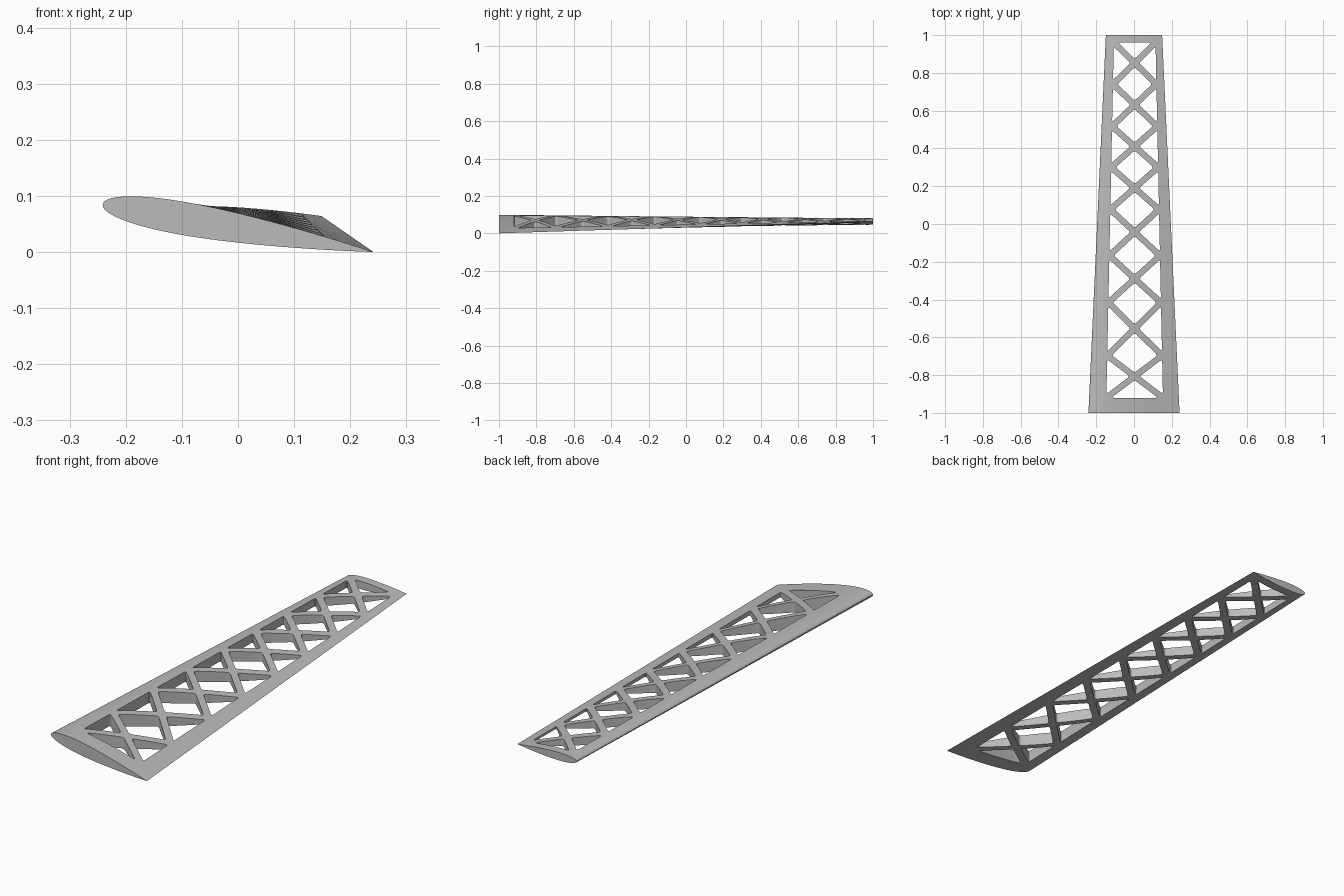
import bpy, bmesh, math
from mathutils import Vector

old = bpy.data.objects.get("Cube")
if old:
    bpy.data.objects.remove(old, do_unlink=True)

grey = bpy.data.materials.new("plain grey")
grey.use_nodes = True
grey.diffuse_color = (0.5, 0.5, 0.5, 1)
grey.node_tree.nodes["Principled BSDF"].inputs["Base Color"].default_value = grey.diffuse_color

ROOT_CHORD, TIP_CHORD, TWIST, PIVOT_Z = 0.49, 0.298, math.radians(10), 0.064
STEPS, SPAN_STEPS = 28, 24


def make_object(name, bm):
    bmesh.ops.recalc_face_normals(bm, faces=bm.faces)
    mesh = bpy.data.meshes.new(name)
    bm.to_mesh(mesh)
    bm.free()
    mesh.materials.append(grey)
    obj = bpy.data.objects.new(name, mesh)
    bpy.context.collection.objects.link(obj)
    return obj


def half_thickness(u):
    # symmetric foil, 12 percent thick, closed trailing edge
    return 0.6 * (0.2969 * math.sqrt(u) - 0.126 * u - 0.3516 * u**2
                  + 0.2843 * u**3 - 0.1036 * u**4)


def section(chord, twist, y):
    """Closed foil outline turned about its quarter chord, centred in x."""
    outline = []
    for i in range(2 * STEPS):
        u = 0.5 + 0.5 * math.cos(math.pi * i / STEPS)
        side = 1 if i <= STEPS else -1
        t = 0 if i in (0, STEPS) else side * half_thickness(u)
        x = (u - 0.5) * math.cos(twist) + t * math.sin(twist)
        z = t * math.cos(twist) - (u - 0.25) * math.sin(twist)
        outline.append(Vector((x * chord, y, z * chord + PIVOT_Z)))
    return outline


# wing body: straight loft from twisted root to level tip
bm = bmesh.new()
root, tip = section(ROOT_CHORD, TWIST, -1), section(TIP_CHORD, 0, 1)
rings = [[bm.verts.new(a.lerp(b, s / SPAN_STEPS)) for a, b in zip(root, tip)]
         for s in range(SPAN_STEPS + 1)]
for r0, r1 in zip(rings, rings[1:]):
    for i in range(len(r0)):
        j = (i + 1) % len(r0)
        bm.faces.new((r0[i], r0[j], r1[j], r1[i]))
bm.faces.new(rings[0])
bm.faces.new(rings[-1])
wing = make_object("wing_lattice", bm)

# lattice openings
BAR = 0.016
joints = [0.96, 0.74, 0.517, 0.30, 0.077, -0.167, -0.416, -0.697, -0.92]


def left_edge(y):
    return Vector((-0.127 + 0.021 * y, y))


def right_edge(y):
    return Vector((0.134 - 0.021 * y, y))


def cross_2d(a, b):
    return a.x * b.y - a.y * b.x


def opening(bm, corners, insets):
    """Upright rounded prism; each side is moved inwards by its inset."""
    middle = sum(corners, Vector((0, 0))) / len(corners)
    lines = []
    for k, a in enumerate(corners):
        d = (corners[(k + 1) % len(corners)] - a).normalized()
        n = Vector((-d.y, d.x))
        if n.dot(middle - a) < 0:
            n = -n
        lines.append((a + n * insets[k], d))
    points = []
    for k, (p, d) in enumerate(lines):
        q, e = lines[k - 1]
        points.append(p + d * (cross_2d(q - p, e) / cross_2d(d, e)))
    low = [bm.verts.new((p.x, p.y, -0.1)) for p in points]
    high = [bm.verts.new((p.x, p.y, 0.2)) for p in points]
    bm.faces.new(low)
    bm.faces.new(high)
    for k in range(len(low)):
        j = (k + 1) % len(low)
        bm.faces.new((low[k], low[j], high[j], high[k]))
    uprights = [bm.edges.get((a, b)) for a, b in zip(low, high)]
    bmesh.ops.bevel(bm, geom=uprights, offset=0.011, segments=4, profile=0.5,
                    affect='EDGES')


bm = bmesh.new()
centres = []
for top, bottom in zip(joints, joints[1:]):
    a, b, c, d = left_edge(top), right_edge(top), left_edge(bottom), right_edge(bottom)
    share = (b - a).length / ((b - a).length + (d - c).length)
    centre = a.lerp(d, share)
    centres.append(centre)
    opening(bm, [a, centre, c], [BAR, BAR, 0])
    opening(bm, [b, centre, d], [BAR, BAR, 0])
# diamonds between neighbouring crossings
for y, c0, c1 in zip(joints[1:], centres, centres[1:]):
    opening(bm, [c0, right_edge(y), c1, left_edge(y)], [BAR] * 4)
# closing triangles at both ends
for y, c in ((joints[0], centres[0]), (joints[-1], centres[-1])):
    opening(bm, [left_edge(y), right_edge(y), c], [0, BAR, BAR])
cutter = make_object("opening_cutter", bm)

cut = wing.modifiers.new("openings", 'BOOLEAN')
cut.operation = 'DIFFERENCE'
cut.solver = 'EXACT'
cut.object = cutter
bpy.ops.object.select_all(action='DESELECT')
wing.select_set(True)
bpy.context.view_layer.objects.active = wing
bpy.ops.object.modifier_apply(modifier=cut.name)
bpy.data.objects.remove(cutter, do_unlink=True)
bpy.ops.object.shade_smooth_by_angle(angle=math.radians(30))
